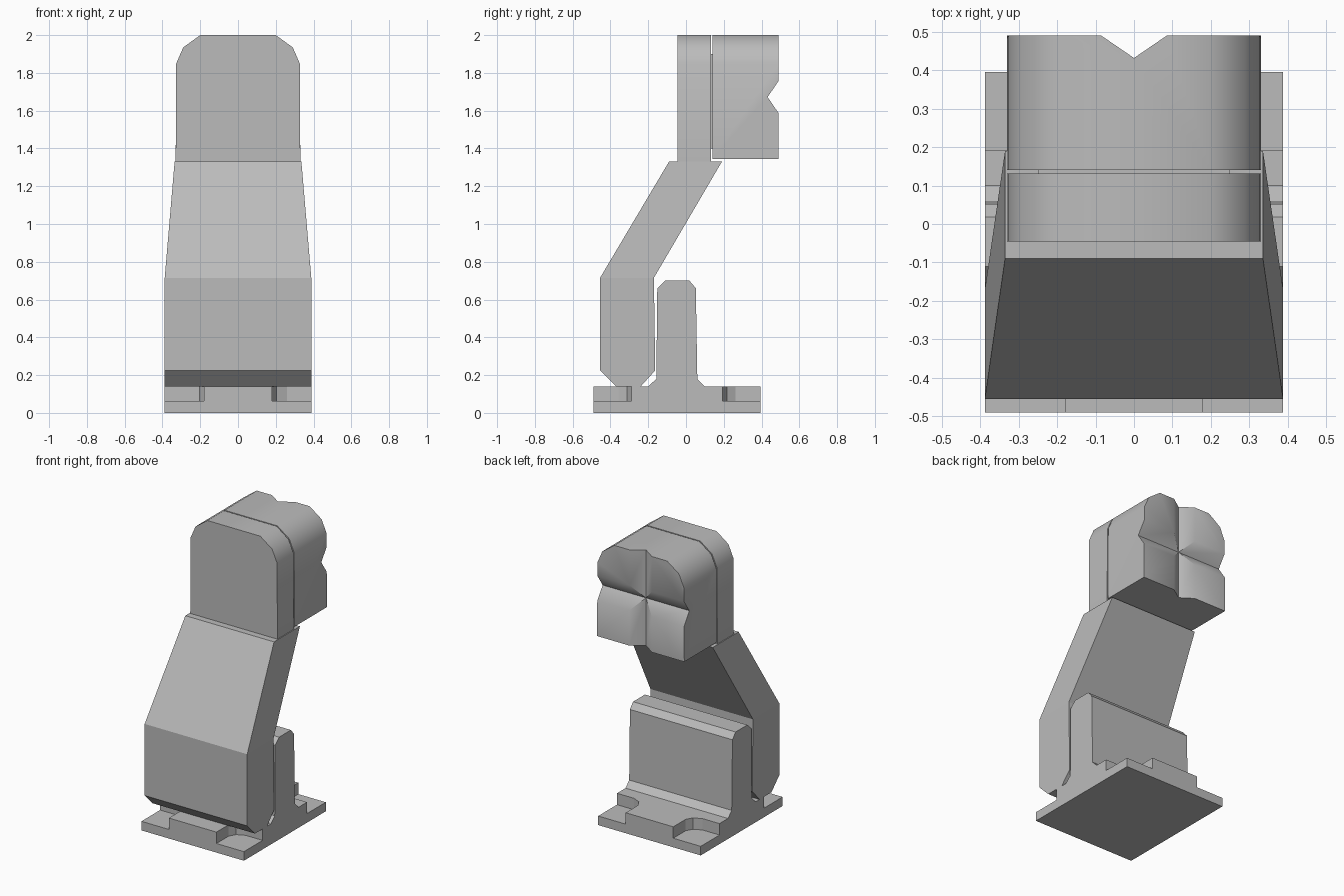
import bpy, bmesh
from math import radians

cube = bpy.data.objects.get("Cube")
if cube:
    bpy.data.objects.remove(cube, do_unlink=True)

grey = bpy.data.materials.new("plain_grey")
grey.use_nodes = True
colour = (0.5, 0.5, 0.5, 1)
grey.diffuse_color = colour
grey.node_tree.nodes["Principled BSDF"].inputs["Base Color"].default_value = colour


def prism(name, outline, axis, lo, hi):
    """Extrude a 2D outline along an axis; the outline fills the other two."""
    place = {"x": lambda a, b, t: (t, a, b),
             "y": lambda a, b, t: (a, t, b),
             "z": lambda a, b, t: (a, b, t)}[axis]
    bm = bmesh.new()
    low = [bm.verts.new(place(a, b, lo)) for a, b in outline]
    high = [bm.verts.new(place(a, b, hi)) for a, b in outline]
    bm.faces.new(low)
    bm.faces.new(high)
    for i in range(len(low)):
        j = (i + 1) % len(low)
        bm.faces.new((low[i], low[j], high[j], high[i]))
    bmesh.ops.recalc_face_normals(bm, faces=bm.faces)
    mesh = bpy.data.meshes.new(name)
    bm.to_mesh(mesh)
    bm.free()
    mesh.materials.append(grey)
    obj = bpy.data.objects.new(name, mesh)
    bpy.context.collection.objects.link(obj)
    return obj


def select(obj):
    bpy.ops.object.select_all(action="DESELECT")
    obj.select_set(True)
    bpy.context.view_layer.objects.active = obj


def cut(obj, cutter):
    cutter.hide_render = True
    mod = obj.modifiers.new("cut", "BOOLEAN")
    mod.operation = "DIFFERENCE"
    mod.solver = "EXACT"
    mod.object = cutter
    select(obj)
    bpy.ops.object.modifier_apply(modifier=mod.name)
    bpy.data.objects.remove(cutter, do_unlink=True)


def smooth(obj):
    select(obj)
    bpy.ops.object.shade_smooth_by_angle(angle=radians(40))


# Base plate with the upright post, drawn as one side profile
front, back, middle = -0.49, 0.395, -0.048
base = prism("base_and_post", [
    (front, 0), (back, 0), (back, 0.14), (0.10, 0.14), (0.06, 0.18),
    (0.052, 0.66), (0.018, 0.70), (-0.11, 0.70), (-0.152, 0.66),
    (-0.157, 0.18), (-0.20, 0.14), (front, 0.14)], "x", -0.388, 0.388)

# Rounded screw recesses in the four corners
recess = [(0.18, 0.5), (0.18, 0.31), (0.205, 0.265), (0.26, 0.24),
          (0.45, 0.24), (0.45, 0.5)]
for sx in (-1, 1):
    for sy in (-1, 1):
        cut(base, prism("recess_cutter",
                        [(sx * x, middle + sy * y) for x, y in recess],
                        "z", 0.062, 0.3))

# Bent arm, narrowing above the bend
bend, top = 0.715, 1.33
arm = prism("bent_arm", [
    (-0.455, bend), (-0.455, 0.225), (-0.37, 0.14), (-0.24, 0.14),
    (-0.163, 0.225), (-0.17, bend), (0.19, top), (-0.09, top)],
    "x", -0.388, 0.388)
bm = bmesh.new()
bm.from_mesh(arm.data)
bmesh.ops.bisect_plane(bm, geom=bm.verts[:] + bm.edges[:] + bm.faces[:],
                       dist=0.0001, plane_co=(0, 0, bend), plane_no=(0, 0, 1))
for v in bm.verts:
    if v.co.z > bend + 0.01:
        v.co.x *= 0.865
bm.to_mesh(arm.data)
bm.free()


def arch(bottom):
    """Upright outline with rounded top corners."""
    side = [(0.33, bottom), (0.327, 1.85), (0.29, 1.935), (0.2, 2.0)]
    return side + [(-x, z) for x, z in reversed(side)]


# Head plate on the arm, and the grooved block behind it
plate = prism("head_plate", arch(1.325), "y", -0.045, 0.132)
block = prism("head_block", arch(1.345), "y", 0.14, 0.49)
prism("head_joint", [(-0.25, 1.4), (0.25, 1.4), (0.25, 1.9), (-0.25, 1.9)],
      "y", 0.12, 0.15)

# Crossed V grooves on the back of the block
centre, half, depth = 1.672, 0.085, 0.058
cut(block, prism("level_groove_cutter", [
    (0.49 - depth, centre), (0.49, centre + half), (0.6, centre + half),
    (0.6, centre - half), (0.49, centre - half)], "x", -1, 1))
cut(block, prism("upright_groove_cutter", [
    (0, 0.49 - depth), (half, 0.49), (half, 0.6),
    (-half, 0.6), (-half, 0.49)], "z", 1, 3))

for part in (plate, block):
    smooth(part)
